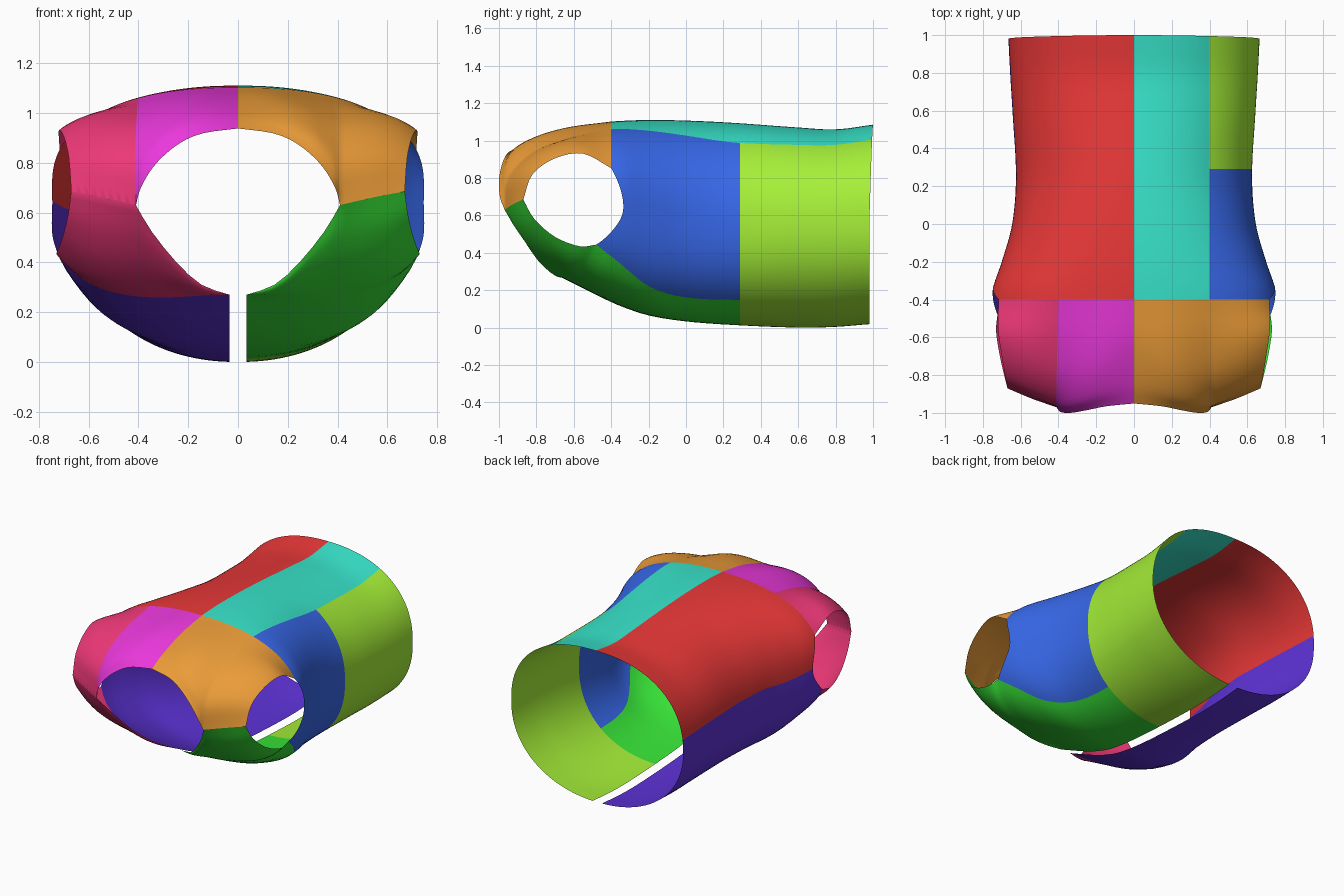
import bpy
from math import sin, cos, pi, atan, atan2
from mathutils import Vector, Color

if "Cube" in bpy.data.objects:
    bpy.data.objects.remove(bpy.data.objects["Cube"], do_unlink=True)


def spline(table, key):
    """Smooth curve through rows of (key, two or more values)."""
    keys = [r[0] for r in table]
    vals = [Vector(r[1:]) for r in table]
    last = len(keys) - 1
    key = min(max(key, keys[0]), keys[-1])
    i = max(k for k in range(last) if keys[k] <= key)

    def slope(k):
        a, b = max(k - 1, 0), min(k + 1, last)
        return (vals[b] - vals[a]) / (keys[b] - keys[a])

    d = keys[i + 1] - keys[i]
    u = (key - keys[i]) / d
    return (vals[i] * (2 * u**3 - 3 * u**2 + 1) + slope(i) * (d * (u**3 - 2 * u**2 + u))
            + vals[i + 1] * (3 * u**2 - 2 * u**3) + slope(i + 1) * (d * (u**3 - u**2)))


def path(points):
    return [(i / (len(points) - 1), *p) for i, p in enumerate(points)]


# Torso sections: y, half width, top, bottom, middle height, upper and lower roundness
TORSO = [
    (-0.67, 0.73, 1.05, 0.27, 0.67, 2.4, 2.8),
    (-0.46, 0.757, 1.095, 0.165, 0.67, 2.4, 2.75),
    (-0.35, 0.75, 1.105, 0.115, 0.67, 2.4, 2.65),
    (-0.2, 0.70, 1.11, 0.065, 0.625, 2.4, 2.7),
    (0.0, 0.645, 1.107, 0.033, 0.585, 2.35, 2.5),
    (0.25, 0.625, 1.095, 0.014, 0.55, 2.2, 2.3),
    (0.6, 0.643, 1.07, 0.0, 0.55, 2.2, 2.15),
    (0.8, 0.655, 1.06, 0.003, 0.55, 2.25, 2.15),
    (1.0, 0.665, 1.085, 0.018, 0.55, 2.3, 2.15),
]
# Angles of the side seam and the lower seam, from the waist to the armhole
SEAMS = [(0, 1.45, 2.29), (0.38, 1.5, 2.29), (0.64, 1.56, 2.18), (1, 1.6, 1.874)]
ARM_TOP = 1.325
WAIST = 0.29
GAP = 0.035

# Edges of the neck, shoulder and armhole
CORNER = (0.41, -0.97, 0.63)
TIP = (0.67, -0.87, 0.685)
SHOULDER = path([CORNER, (0.54, -0.925, 0.66), TIP])
NECK_BACK = path([(0, -0.95, 0.938), (0.147, -0.965, 0.917), (0.247, -0.985, 0.87),
                  (0.335, -1.0, 0.79), (0.39, -0.995, 0.7), CORNER])
NECK_FRONT = path([CORNER, (0.347, -0.9, 0.524), (0.247, -0.82, 0.4),
                   (0.147, -0.73, 0.31), (GAP, -0.67, 0.27)])
MID_BACK = [(0, -0.6, 1.07), (0, -0.74, 1.03), (0, -0.86, 0.985)]
SHOULDER_RIDGE = [(0.405, -0.62, 1.015), (0.41, -0.82, 0.935), (0.412, -0.95, 0.8)]
ARM_BACK = [(0.72, -0.55, 0.93), (0.7, -0.7, 0.905), (0.68, -0.82, 0.82)]
ARM_FRONT = [(0.73, -0.57, 0.435), (0.71, -0.7, 0.485), (0.685, -0.81, 0.58)]


def torso_point(seg, f, upper, v):
    """Point on the +x half; seg counts the strips from back centre to front gap."""
    end = (-0.4, -0.4, -0.4 + 0.065 * sin(pi * f / 2),
           -0.335 - 0.145 * f * f, -0.48 - 0.19 * sin(pi * f / 2))[seg]
    if upper:
        y = WAIST + (end - WAIST) * v
    else:
        y = 1 + (WAIST - 1) * v
    w, top, bottom, mid, nu, nl = spline(TORSO, y)
    inner = atan2(0.4, (top - mid) * (1 - (0.4 / w) ** nu) ** (1 / nu))
    side, low = spline(SEAMS, v if upper else 0)
    knots = (0, inner, ARM_TOP, side, low, pi - atan(GAP / (mid - bottom)))
    t = knots[seg] + (knots[seg + 1] - knots[seg]) * f
    h, n = (top - mid, nu) if t < pi / 2 else (mid - bottom, nl)
    r = (abs(sin(t) / w) ** n + abs(cos(t) / h) ** n) ** (-1 / n)
    if not upper:
        y -= 0.02 * (1 - max(cos(t), 0)) * (1 - v)
    return Vector((r * sin(t), y, mid + r * cos(t)))


COLS, ROWS = 16, 16
STEPS = [c / COLS for c in range(COLS + 1)]


def torso(upper, *segs):
    return [[[torso_point(s, f, upper, r / ROWS) for f in STEPS]
             for r in range(ROWS + 1)] for s in segs]


def coons(seg, end, first, last):
    """Patch from the end of a torso strip to a rim, between two side curves."""
    start = [torso_point(seg, f, True, 1) for f in STEPS]
    first = path([start[0], *first, end[0]])
    last = path([start[-1], *last, end[-1]])
    rows = []
    for r in range(ROWS + 1):
        v = r / ROWS
        a = spline(first, v) - start[0].lerp(end[0], v)
        b = spline(last, v) - start[-1].lerp(end[-1], v)
        rows.append([p.lerp(q, v) + a.lerp(b, s) for p, q, s in zip(start, end, STEPS)])
    return rows


# Back yoke, split at the neck corner
yoke_inner = coons(0, [spline(NECK_BACK, f) for f in STEPS], MID_BACK, SHOULDER_RIDGE)
yoke_outer = coons(1, [spline(SHOULDER, f) for f in STEPS], SHOULDER_RIDGE, ARM_BACK)

# Front shoulder, running from the armhole to a point at the neck
half = STEPS[::2]
rim = [spline(SHOULDER, 1 - f) for f in half] + [spline(NECK_FRONT, f) for f in half[1:]]
front_shoulder = coons(4, rim, ARM_FRONT, [rim[-1]])


def panel(name, rgb, grids, mirrored=False):
    verts, faces = [], []
    for grid in grids:
        base, wide = len(verts), len(grid[0])
        verts += [(-p.x if mirrored else p.x, p.y, p.z) for row in grid for p in row]
        for i in range(len(grid) - 1):
            for j in range(wide - 1):
                a = base + i * wide + j
                quad = (a, a + wide, a + wide + 1, a + 1)
                faces.append(quad[::-1] if mirrored else quad)
    mesh = bpy.data.meshes.new(name)
    mesh.from_pydata(verts, [], faces)
    obj = bpy.data.objects.new(name, mesh)
    bpy.context.collection.objects.link(obj)
    weld = obj.modifiers.new("weld_seams", 'WELD')
    weld.merge_threshold = 0.0005
    mesh.shade_smooth()
    colour = (*Color(rgb).from_srgb_to_scene_linear(), 1)
    mat = bpy.data.materials.new(name + "_cloth")
    mat.use_nodes = True
    mat.diffuse_color = colour
    shader = mat.node_tree.nodes["Principled BSDF"]
    shader.inputs["Base Color"].default_value = colour
    shader.inputs["Roughness"].default_value = 0.8
    mesh.materials.append(mat)


# Left half
panel("left_back_centre", (0.22, 0.9, 0.8), torso(True, 0) + torso(False, 0))
panel("left_side", (0.22, 0.41, 0.92), torso(True, 1, 2, 3))
panel("left_lower_wrap", (0.65, 0.94, 0.22), torso(False, 1, 2, 3, 4))
panel("left_front", (0.22, 0.9, 0.22), torso(True, 4) + [front_shoulder])
panel("left_yoke", (0.92, 0.61, 0.22), [yoke_inner, yoke_outer])

# Right half
panel("right_back", (0.92, 0.22, 0.22), torso(True, 0, 1, 2) + torso(False, 0, 1, 2), True)
panel("right_front", (0.37, 0.2, 0.85), torso(True, 3, 4) + torso(False, 3, 4), True)
panel("right_yoke_inner", (0.92, 0.22, 0.86), [yoke_inner], True)
panel("right_shoulder", (0.93, 0.22, 0.47), [yoke_outer, front_shoulder], True)
